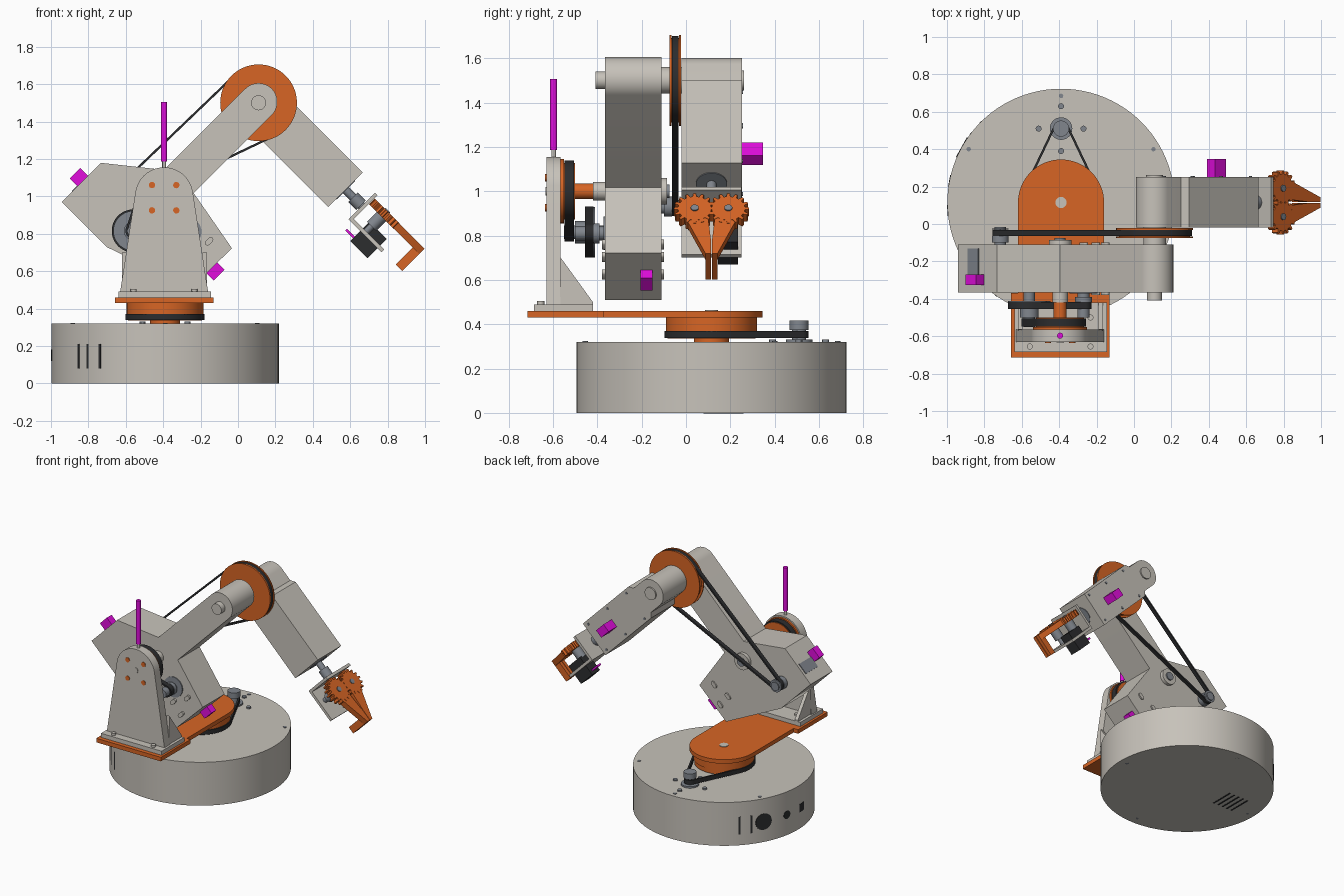
import bpy, bmesh
from math import sin, cos, pi, acos, atan2, hypot, radians
from mathutils import Matrix, Vector

cube = bpy.data.objects.get("Cube")
if cube:
    bpy.data.objects.remove(cube)


def material(name, r, g, b):
    m = bpy.data.materials.new(name)
    m.use_nodes = True
    m.diffuse_color = (r, g, b, 1)
    m.node_tree.nodes["Principled BSDF"].inputs["Base Color"].default_value = (r, g, b, 1)
    return m


GREY = material("warm grey", 0.57, 0.54, 0.49)
ORANGE = material("orange", 0.68, 0.13, 0.018)
BLACK = material("black rubber", 0.025, 0.026, 0.028)
STEEL = material("steel", 0.22, 0.24, 0.27)
PINK = material("magenta", 0.75, 0.004, 0.72)
parts = []


def frame(origin, u, v, w):
    m = Matrix((Vector(u).normalized(), Vector(v).normalized(), Vector(w).normalized()))
    return Matrix.Translation(origin) @ m.transposed().to_4x4()


# Working frames: (u, v) is the profile plane, w the extrusion direction
TOP = Matrix()
FRONT = frame((0, 0, 0), (1, 0, 0), (0, 0, 1), (0, 1, 0))
SIDE = frame((0, 0, 0), (0, 1, 0), (0, 0, 1), (1, 0, 0))
ARM = frame((-0.395, 0, 1), (1, 0, 1), (1, 0, -1), (0, 1, 0))
FORE = frame((0.11, 0, 1.5), (1, 0, -1), (1, 0, 1), (0, 1, 0))
GRIP = frame((0.11, 0, 1.5), (1, 0, -1), (0, 1, 0), (1, 0, 1))
WRIST = frame((0.11, 0, 1.5), (0, 1, 0), (1, 0, 1), (1, 0, -1))


def prism(name, pts, lo, hi, mat, fr=FRONT, hole=None):
    """Extrude a profile from lo to hi; hole is a matching inner profile."""
    bm = bmesh.new()
    n = len(pts)
    rings = [[[bm.verts.new((u, v, w)) for u, v in p] for w in (lo, hi)]
             for p in ([pts, hole] if hole else [pts])]
    for a, b in rings:
        for i in range(n):
            j = (i + 1) % n
            bm.faces.new((a[i], a[j], b[j], b[i]))
    for k in (0, 1):
        if hole:
            o, h = rings[0][k], rings[1][k]
            for i in range(n):
                j = (i + 1) % n
                bm.faces.new((o[i], o[j], h[j], h[i]))
        else:
            bm.faces.new(rings[0][k])
    bm.transform(fr)
    bmesh.ops.recalc_face_normals(bm, faces=bm.faces)
    me = bpy.data.meshes.new(name)
    bm.to_mesh(me)
    bm.free()
    me.materials.append(mat)
    ob = bpy.data.objects.new(name, me)
    bpy.context.collection.objects.link(ob)
    parts.append(ob)
    return ob


def arc(c, r, a0, a1, n=32):
    return [(c[0] + r * cos(a0 + (a1 - a0) * i / n), c[1] + r * sin(a0 + (a1 - a0) * i / n))
            for i in range(n + 1)]


def disc(name, c, r, lo, hi, mat, fr=FRONT, n=48):
    return prism(name, arc(c, r, 0, 2 * pi, n)[:-1], lo, hi, mat, fr)


def rect(u0, u1, v0, v1):
    return [(u0, v0), (u1, v0), (u1, v1), (u0, v1)]


def block(name, u0, u1, v0, v1, lo, hi, mat, fr=FRONT):
    return prism(name, rect(u0, u1, v0, v1), lo, hi, mat, fr)


def belt(name, c1, r1, c2, r2, lo, hi, fr=FRONT, t=0.012):
    d = (c2[0] - c1[0], c2[1] - c1[1])
    a, phi = atan2(d[1], d[0]), acos((r1 - r2) / hypot(*d))

    def loop(e):
        return arc(c1, r1 - e, a + phi, a + 2 * pi - phi) + arc(c2, r2 - e, a - phi, a + phi)
    return prism(name, loop(0), lo, hi, BLACK, fr, loop(t))


# Round base with fixings, side slots and floor vents
C, M = (-0.39, 0.115), (-0.39, 0.51)
disc("base", C, 0.608, 0, 0.32, GREY, TOP, 96)
for i in range(4):
    p = arc(C, 0.57, radians(30 + i * 120 if i < 3 else 90), 0, 1)[0]
    disc("base_screw", p, 0.012, 0.32, 0.324, STEEL, TOP, 12)
    p = arc(C, 0.55, i * pi / 2, 0, 1)[0]
    disc("base_foot_screw", p, 0.014, -0.0, 0.003, STEEL, TOP, 12)
    p = arc(M, 0.12, i * pi / 2, 0, 1)[0]
    disc("motor_screw", p, 0.016, 0.32, 0.33, STEEL, TOP, 12)


def on_wall(deg):
    a = radians(deg)
    out = Vector((cos(a), sin(a), 0))
    return frame(Vector((*C, 0)) + out * 0.6, (-sin(a), cos(a), 0), (0, 0, 1), out)


for deg in (220.4, 227, 235, 135, 142.6):
    block("base_slot", -0.007, 0.007, 0.08, 0.21, 0, 0.0095, BLACK, on_wall(deg))
for deg, r in ((151, 0.06), (169, 0.03)):
    disc("base_port", (0, 0.15), r, 0, 0.0095, BLACK, on_wall(deg), 24)
block("base_socket", -0.03, 0.03, 0.12, 0.18, 0, 0.0095, BLACK, on_wall(184))
for i in range(5):
    block("floor_vent", -0.83 + i * 0.04, -0.818 + i * 0.04, 0.08, 0.26, -0.002, 0.003, BLACK, TOP)

# Turntable drive
disc("turntable_boss", C, 0.08, 0.32, 0.34, ORANGE, TOP)
disc("turntable_groove", C, 0.198, 0.335, 0.37, ORANGE, TOP, 64)
disc("turntable_pulley", C, 0.205, 0.37, 0.43, ORANGE, TOP, 64)
belt("turntable_belt", C, 0.212, M, 0.042, 0.338, 0.37, TOP)
disc("base_motor_pulley", M, 0.031, 0.32, 0.375, STEEL, TOP)
disc("base_motor_flange", M, 0.06, 0.32, 0.332, STEEL, TOP)
disc("base_motor_cap", M, 0.043, 0.375, 0.417, STEEL, TOP)

# Turntable plate with rounded tail
prism("turntable_plate", arc(C, 0.23, 0, pi) + [(-0.62, -0.37), (-0.657, -0.37), (-0.657, -0.715),
      (-0.13, -0.715), (-0.13, -0.37), (-0.16, -0.37)], 0.43, 0.46, ORANGE, TOP)
disc("plate_pivot", C, 0.03, 0.46, 0.464, GREY, TOP)

# Front bracket with gussets and screws
block("bracket_foot", -0.64, -0.145, -0.685, -0.42, 0.46, 0.49, GREY, TOP)
prism("bracket_upright", [(-0.63, 0.49), (-0.16, 0.49)] + arc((-0.395, 1.0), 0.155, radians(8), radians(172)),
      -0.63, -0.565, GREY)
for x in (-0.62, -0.19):
    prism("bracket_gusset", [(-0.57, 0.48), (-0.42, 0.48), (-0.42, 0.5), (-0.565, 0.7)], x, x + 0.025, GREY, SIDE)
for dx in (-0.065, 0.065):
    for z in (0.925, 1.06):
        disc("bracket_screw", (-0.395 + dx, z), 0.017, -0.635, -0.625, ORANGE, n=16)
    for y in (-0.655, -0.5):
        disc("foot_bolt", (-0.395 + dx * 2.5, y), 0.016, 0.49, 0.505, GREY, TOP, 16)
disc("bracket_pivot", (-0.395, 1.0), 0.02, -0.634, -0.62, GREY, n=24)
disc("mast_socket", (-0.395, -0.597), 0.01, 1.15, 1.19, GREY, TOP, 16)
disc("mast", (-0.395, -0.597), 0.016, 1.185, 1.505, PINK, TOP, 20)

# Shoulder reduction: two belts on a shared idler
S, I, D = (-0.395, 1.0), (-0.56, 0.815), (-0.27, 0.81)
disc("shoulder_pulley_rim", S, 0.145, -0.568, -0.55, ORANGE)
disc("shoulder_pulley", S, 0.128, -0.55, -0.5, ORANGE)
disc("shoulder_shaft", S, 0.035, -0.5, -0.42, ORANGE)
disc("shoulder_collar", S, 0.042, -0.42, -0.36, GREY)
belt("shoulder_belt", S, 0.138, I, 0.042, -0.548, -0.505)
disc("idler_shaft", I, 0.03, -0.55, -0.36, STEEL)
disc("idler_wheel", I, 0.104, -0.455, -0.418, STEEL)
disc("idler_rim", I, 0.113, -0.418, -0.411, STEEL)
disc("idler_collar", I, 0.05, -0.5, -0.455, STEEL)
belt("drive_belt", I, 0.115, D, 0.042, -0.455, -0.418)
disc("drive_motor_pulley", D, 0.032, -0.5, -0.36, STEEL)
disc("drive_motor_cap", D, 0.045, -0.418, -0.39, STEEL)
disc("drive_motor_flange", D, 0.075, -0.372, -0.36, STEEL)

# Lower arm: angular housing running into a round-ended boom
prism("lower_arm", [(0.1, -0.1)] + arc((0.714, 0), 0.1, -pi / 2, pi / 2) + [(0.124, 0.1), (0.06, 0.453),
      (-0.244, 0.449), (-0.408, -0.023), (-0.408, -0.365), (-0.112, -0.365)], -0.365, -0.11, GREY, ARM)
block("upper_switch", -0.29, -0.21, -0.425, -0.362, -0.325, -0.27, PINK, ARM)
block("lower_switch", -0.13, -0.05, 0.447, 0.505, -0.205, -0.15, PINK, ARM)
block("housing_slot", -0.33, -0.25, -0.37, -0.36, -0.27, -0.13, STEEL, ARM)
for u, v in ((0.0, 0.34), (-0.12, 0.3), (-0.13, 0.4)):
    prism("housing_slot_boss", arc((u - 0.012, v), 0.014, pi / 2, 3 * pi / 2, 8)
          + arc((u + 0.012, v), 0.014, -pi / 2, pi / 2, 8), -0.38, -0.1, GREY, ARM)
disc("shoulder_hub", S, 0.06, -0.11, -0.085, GREY)
disc("shoulder_hub_pin", S, 0.03, -0.085, -0.075, STEEL)

# Elbow joint and long belt
E, P = (0.11, 1.5), (-0.715, 0.93)
disc("elbow_cap", E, 0.04, -0.408, -0.36, GREY)
disc("elbow_shaft", E, 0.06, -0.12, 0.0, GREY)
for y in (-0.075, -0.031):
    disc("elbow_pulley_rim", E, 0.205, y, y + 0.009, ORANGE, n=64)
disc("elbow_pulley", E, 0.19, -0.067, -0.03, ORANGE, n=64)
belt("elbow_belt", E, 0.201, P, 0.042, -0.063, -0.033)
disc("elbow_motor_pulley", P, 0.031, -0.11, -0.015, STEEL)
for y in (-0.1, -0.03):
    disc("elbow_motor_rim", P, 0.045, y, y + 0.03 * (y < -0.05) + 0.006, STEEL)

# Forearm
prism("forearm", arc((0, 0), 0.1, pi / 2, 3 * pi / 2) + [(0.1, -0.1), (0.13, -0.13), (0.657, -0.13),
      (0.657, 0.13), (0.13, 0.13), (0.1, 0.1)], -0.02, 0.252, GREY, FORE)
disc("elbow_rear_cap", E, 0.045, 0.25, 0.262, GREY)
block("forearm_switch", 0.425, 0.51, -0.03, 0.03, 0.25, 0.347, PINK, FORE)
for u in (0.18, 0.4, 0.62):
    for v in (-0.105, 0.105):
        disc("forearm_screw", (u, v), 0.009, 0.25, 0.256, STEEL, FORE, 12)

# Wrist and gripper frame
disc("wrist_motor_face", (0.115, 0), 0.07, 0.65, 0.662, STEEL, WRIST)
disc("wrist_shaft", (0.115, 0), 0.022, 0.65, 0.79, STEEL, WRIST)
disc("wrist_coupling", (0.115, 0), 0.036, 0.715, 0.775, STEEL, WRIST)
block("wrist_plate", -0.02, 0.25, -0.1, 0.1, 0.78, 0.8, GREY, WRIST)
block("gripper_plate", 0.79, 1.03, -0.02, 0.25, -0.1, -0.08, GREY, GRIP)
block("gripper_servo", 0.87, 1.0, 0.145, 0.235, -0.175, -0.03, BLACK, GRIP)
block("servo_plug", 0.81, 0.87, 0.17, 0.21, -0.155, -0.142, PINK, GRIP)

# Mirrored geared fingers
for side, s in (("left", 1), ("right", -1)):
    def flip(pts):
        return [(u, 0.115 + s * v) for u, v in pts]
    gear = [(0.894 + r * cos(a), 0.076 + r * sin(a)) for k in range(16)
            for r, a in ((0.075, k * pi / 8 - 0.12), (0.094, k * pi / 8 - 0.06),
                         (0.094, k * pi / 8 + 0.06), (0.075, k * pi / 8 + 0.12))]
    prism(side + "_gear", flip(gear), 0.033, 0.078, ORANGE, GRIP)
    prism(side + "_finger", flip([(0.9, 0.02), (0.9, 0.12), (0.97, 0.11), (1.18, 0.027), (1.18, 0.002),
                                  (1.1, 0.002)]), 0.035, 0.076, ORANGE, GRIP)
    prism(side + "_jaw", flip(rect(1.13, 1.18, 0.002, 0.027)), -0.092, 0.076, ORANGE, GRIP)
    axle = flip([(0.894, 0.076)])[0]
    disc(side + "_gear_axle", axle, 0.018, -0.09, 0.084, STEEL, GRIP, 20)
    disc(side + "_gear_spacer", axle, 0.035, -0.04, 0.033, STEEL, GRIP, 24)

# Smooth round walls, keep edges crisp
bpy.ops.object.select_all(action='DESELECT')
for ob in parts:
    ob.select_set(True)
bpy.context.view_layer.objects.active = parts[0]
bpy.ops.object.shade_smooth_by_angle(angle=radians(30))
